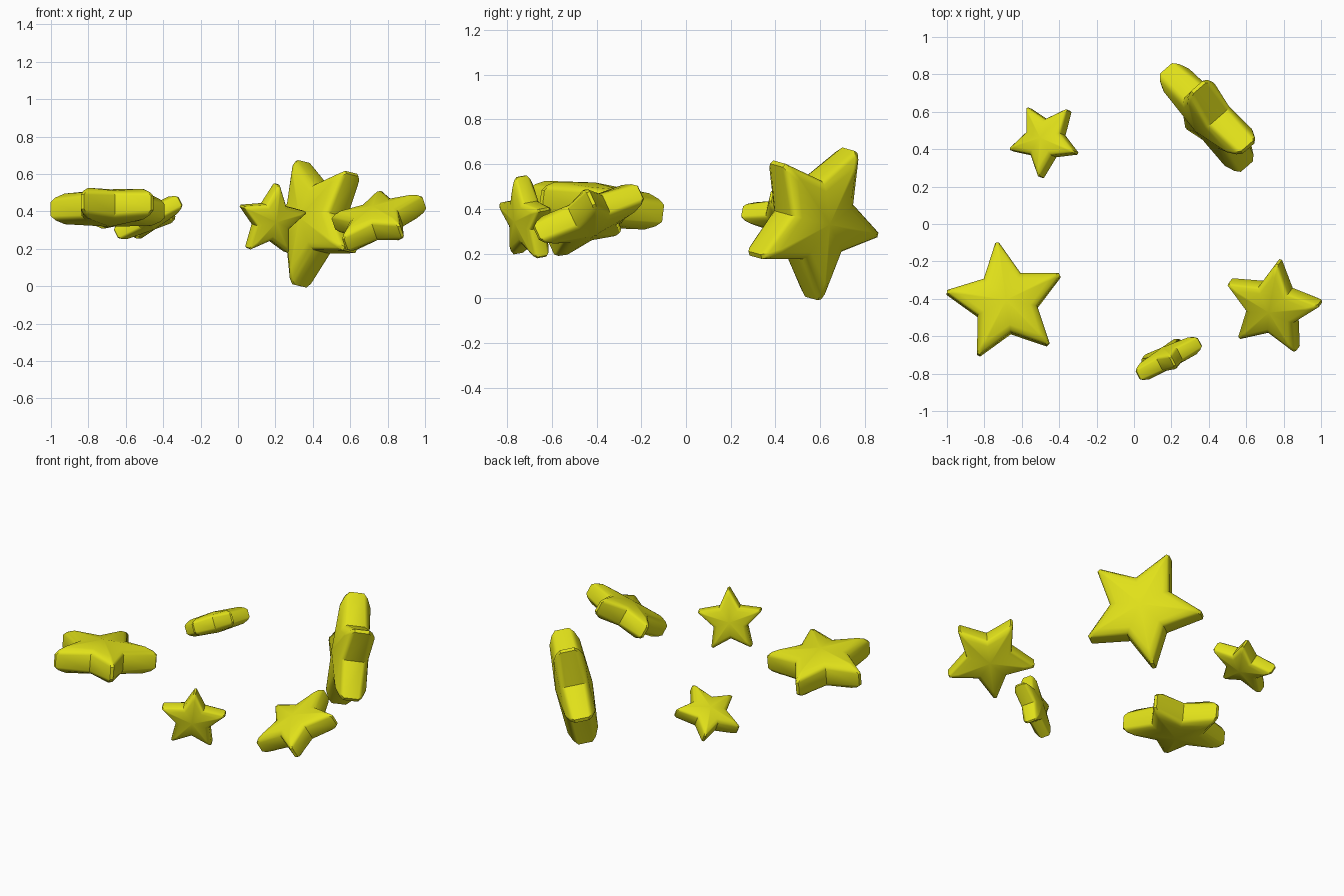
import bpy, bmesh, math
from mathutils import Vector, Matrix

if "Cube" in bpy.data.objects:
    bpy.data.objects.remove(bpy.data.objects["Cube"])

yellow = bpy.data.materials.new("yellow")
yellow.diffuse_color = (0.75, 0.75, 0.01, 1)
yellow.use_nodes = True
yellow.node_tree.nodes["Principled BSDF"].inputs["Base Color"].default_value = yellow.diffuse_color

# Unit star cross-sections, rim to crown:
# (tip radius, tip half width, tip height, valley radius, valley height)
RINGS = [(1.00, 0.030, 0.12, 0.530, 0.15),
         (0.92, 0.032, 0.19, 0.490, 0.21),
         (0.77, 0.022, 0.255, 0.410, 0.245)]
CROWN = 0.315


def ring(bm, spec, side):
    """Fifteen vertices: a blunt tip and a valley for each of five arms."""
    tip, half, tip_h, valley, valley_h = spec
    verts = []
    for k in range(5):
        turn = Matrix.Rotation(k * math.tau / 5, 3, 'Z')
        corner = math.pi / 5
        for p in ((tip, -half, side * tip_h), (tip, half, side * tip_h),
                  (valley * math.cos(corner), valley * math.sin(corner), side * valley_h)):
            verts.append(bm.verts.new(turn @ Vector(p)))
    return verts


def star(name, centre, radius, normal, tip_dir):
    """Puffy star, same on both sides, turned to its normal and first tip."""
    bm = bmesh.new()
    rings = [ring(bm, s, 1) for s in reversed(RINGS)] + [ring(bm, s, -1) for s in RINGS]
    n = len(rings[0])
    for a, b in zip(rings, rings[1:]):
        for i in range(n):
            j = (i + 1) % n
            bm.faces.new((a[i], b[i], b[j], a[j]))
    # Raised centre on each side
    for r, h in ((rings[0], CROWN), (rings[-1], -CROWN)):
        c = bm.verts.new((0, 0, h))
        for i in range(n):
            bm.faces.new((r[i], r[(i + 1) % n], c))
    bmesh.ops.recalc_face_normals(bm, faces=bm.faces)

    z = Vector(normal).normalized()
    x = Vector(tip_dir)
    x = (x - z * x.dot(z)).normalized()
    y = z.cross(x)
    turn = Matrix((x, y, z)).transposed().to_4x4()
    bm.transform(Matrix.Translation(centre) @ turn @ Matrix.Scale(radius, 4))

    mesh = bpy.data.meshes.new(name)
    bm.to_mesh(mesh)
    bm.free()
    mesh.materials.append(yellow)
    obj = bpy.data.objects.new(name, mesh)
    bpy.context.collection.objects.link(obj)
    bpy.ops.object.select_all(action='DESELECT')
    obj.select_set(True)
    bpy.context.view_layer.objects.active = obj
    bpy.ops.object.shade_smooth_by_angle(angle=math.radians(35))


# Five floating stars
star("star_front_left", (-0.684, -0.418, 0.418), 0.32, (0, 0.12, 1), (-0.151, 0.988, -0.12))
star("star_back_right", (0.41, 0.57, 0.35), 0.358, (0.75, 0.65, -0.18), (-0.069, 0.160, 0.313))
star("star_front_small", (0.178, -0.714, 0.352), 0.197, (-0.45, 0.87, 0.16), (0.028, -0.02, 0.192))
star("star_back_small", (-0.474, 0.45, 0.36), 0.202, (-0.5, 0.2, 1), (-0.086, 0.165, -0.077))
star("star_front_right", (0.745, -0.44, 0.355), 0.267, (-0.34, -0.46, 1), (0.031, 0.245, 0.12))
